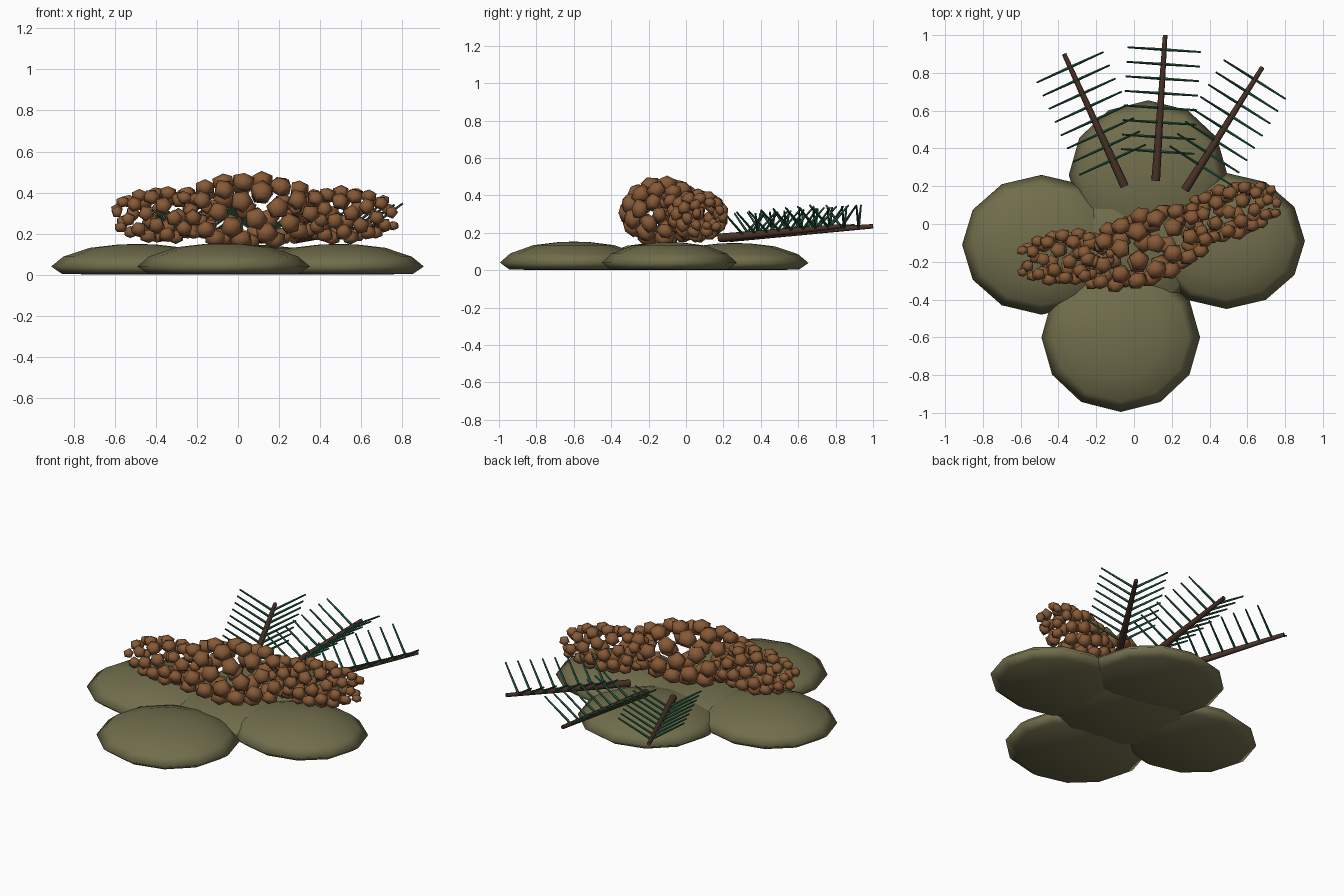
import bpy, bmesh, math
from mathutils import Vector, Matrix

if "Cube" in bpy.data.objects:
    bpy.data.objects.remove(bpy.data.objects["Cube"])


def material(name, rgb):
    m = bpy.data.materials.new(name)
    m.diffuse_color = (*rgb, 1)
    m.use_nodes = True
    m.node_tree.nodes["Principled BSDF"].inputs["Base Color"].default_value = m.diffuse_color
    return m


OLIVE = material("olive", (0.165, 0.155, 0.072))
BROWN = material("cone brown", (0.24, 0.102, 0.038))
BARK = material("dark bark", (0.068, 0.032, 0.02))
GREEN = material("needle green", (0.02, 0.115, 0.06))


def finish(bm, name, mat, smooth=False):
    mesh = bpy.data.meshes.new(name)
    bmesh.ops.recalc_face_normals(bm, faces=bm.faces)
    for f in bm.faces:
        f.smooth = smooth
    bm.to_mesh(mesh)
    bm.free()
    mesh.materials.append(mat)
    ob = bpy.data.objects.new(name, mesh)
    bpy.context.collection.objects.link(ob)
    return ob


def rod(bm, a, b, r1, r2, sides):
    d = b - a
    mat = Matrix.Translation((a + b) / 2) @ d.to_track_quat('Z', 'Y').to_matrix().to_4x4()
    bmesh.ops.create_cone(bm, cap_ends=True, segments=sides, radius1=r1,
                          radius2=r2, depth=d.length, matrix=mat)


# Leaf pads: low domes with a flat underside
PROFILE = [(0.87, 0.003), (1.0, 0.04), (0.86, 0.088), (0.55, 0.131), (0.22, 0.147)]


def pad(name, x, y, rx, ry, lift=1.0):
    bm = bmesh.new()
    n = 12
    rings = [[bm.verts.new((x + rx * r * math.cos(math.tau * i / n),
                            y + ry * r * math.sin(math.tau * i / n), z * lift))
              for i in range(n)] for r, z in PROFILE]
    for lo, hi in zip(rings, rings[1:]):
        for i in range(n):
            j = (i + 1) % n
            bm.faces.new((lo[i], lo[j], hi[j], hi[i]))
    for ring, z in ((rings[0], 0.0), (rings[-1], 0.15 * lift)):
        tip = bm.verts.new((x, y, z))
        for i in range(n):
            bm.faces.new((ring[i], ring[(i + 1) % n], tip))
    finish(bm, name, OLIVE, True)


pad("left_pad", -0.49, -0.11, 0.42, 0.37)
pad("right_pad", 0.49, -0.09, 0.415, 0.36)
pad("back_pad", 0.075, 0.26, 0.42, 0.395, 0.97)
pad("front_pad", -0.07, -0.6, 0.42, 0.395, 1.02)
pad("centre_pad", 0.0, -0.1, 0.40, 0.38, 0.85)


# Pine cones: five-sided scales in a spiral over a hollow barrel
def pine_cone(name, a, b, radius, size, count, start):
    a, b = Vector(a), Vector(b)
    axis = (b - a).normalized()
    side = axis.cross(Vector((0, 0, 1))).normalized()
    up = side.cross(axis)
    bm = bmesh.new()
    for k in range(count):
        t = (k + 0.5) / count
        bulge = math.sin(math.pi * t) ** 0.8
        ang = start + k * 2.39996
        out = side * math.cos(ang) * 1.1 + up * math.sin(ang)
        pos = a.lerp(b, t) + out * radius * (0.45 + 0.55 * bulge)
        s = size * (0.65 + 0.35 * bulge)
        mat = (Matrix.Translation(pos) @ out.to_track_quat('Z', 'Y').to_matrix().to_4x4()
               @ Matrix.Rotation(k * 1.3, 4, 'Z') @ Matrix.Diagonal((s, s, s * 0.75, 1)))
        bmesh.ops.create_uvsphere(bm, u_segments=5, v_segments=3, radius=1.12, matrix=mat)
    finish(bm, name, BROWN, True)


pine_cone("left_cone", (-0.6, -0.2, 0.29), (-0.12, -0.15, 0.29), 0.11, 0.042, 46, 0.3)
pine_cone("middle_cone", (-0.28, -0.24, 0.31), (0.39, -0.01, 0.31), 0.152, 0.056, 50, 1.1)
pine_cone("right_cone", (0.24, -0.005, 0.29), (0.755, 0.13, 0.29), 0.112, 0.042, 52, 2.0)


# Fir sprigs: tapered stem with pairs of raised needles
def sprig(name, a, b):
    a, b = Vector(a), Vector(b)
    stem = bmesh.new()
    rod(stem, a, b, 0.023, 0.012, 8)
    finish(stem, name + "_stem", BARK, True)
    across = (b - a).cross(Vector((0, 0, 1))).normalized()
    needles = bmesh.new()
    for i in range(8):
        base = a.lerp(b, 0.2 + 0.1 * i)
        for s in (-1, 1):
            rod(needles, base, base + across * s * 0.193 + Vector((0, 0, 0.118)), 0.008, 0.005, 5)
    finish(needles, name + "_needles", GREEN)


sprig("left_sprig", (-0.05, 0.2, 0.173), (-0.37, 0.9, 0.235))
sprig("middle_sprig", (0.115, 0.23, 0.173), (0.165, 1.0, 0.235))
sprig("right_sprig", (0.27, 0.18, 0.173), (0.68, 0.83, 0.235))
for ob in bpy.data.objects:
    if ob.name.endswith("_stem"):
        bpy.context.view_layer.objects.active = ob
        ob.select_set(True)
bpy.ops.object.shade_smooth_by_angle(angle=math.radians(50))
